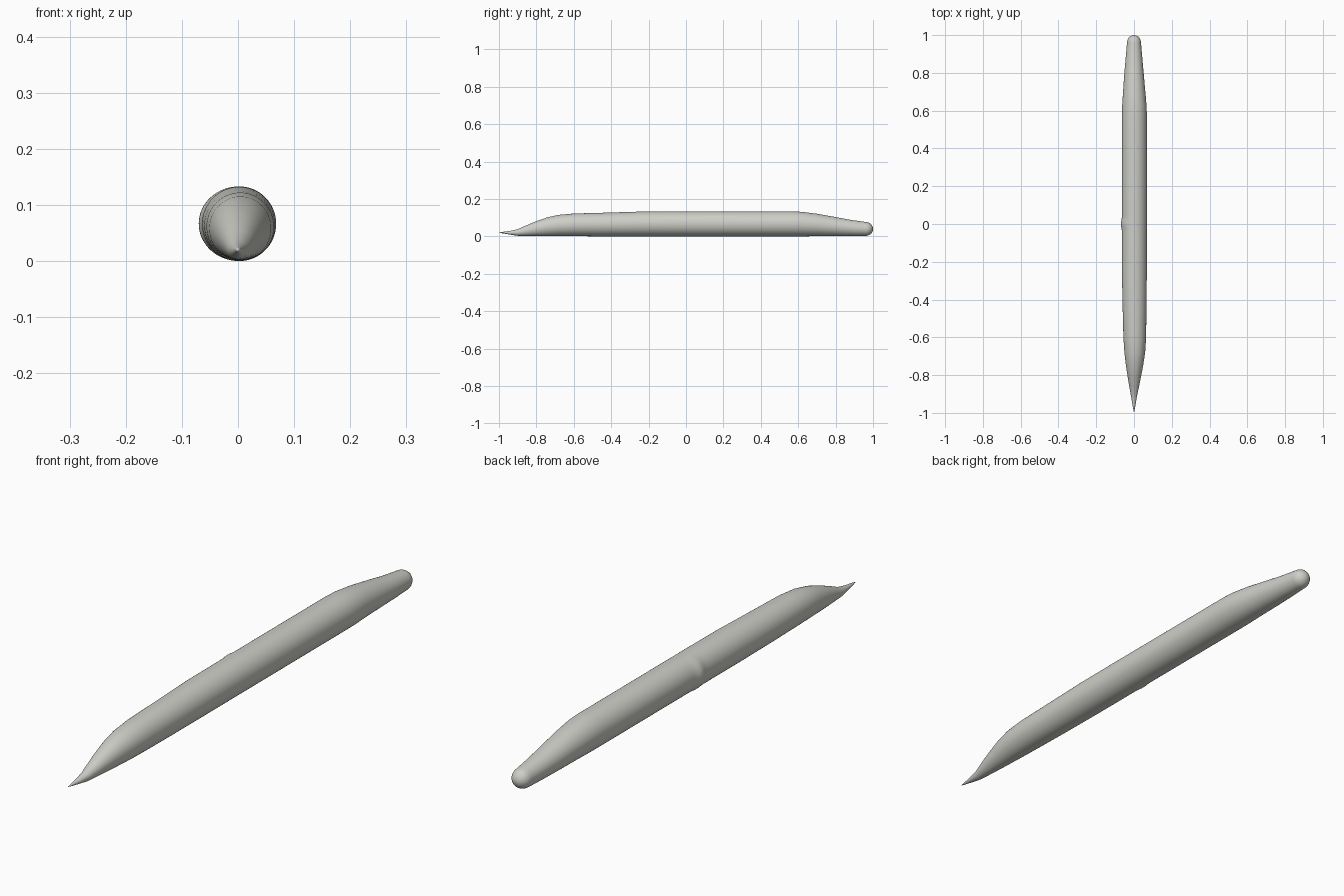
import bpy, bmesh, math

cube = bpy.data.objects.get("Cube")
if cube:
    bpy.data.objects.remove(cube, do_unlink=True)

# Single warm grey material
grey = bpy.data.materials.new("warm_grey")
grey.use_nodes = True
colour = (0.62, 0.62, 0.58, 1)
grey.diffuse_color = colour
bsdf = next(n for n in grey.node_tree.nodes if n.type == 'BSDF_PRINCIPLED')
bsdf.inputs["Base Color"].default_value = colour

SEGMENTS = 64

# Cross-sections along the shaft: y, centre x, half width, bottom, top
sections = [
    (-0.98, 0, 0.004, 0.016, 0.024),
    (-0.94, 0, 0.011, 0.009, 0.029),
    (-0.9, 0, 0.018, 0.003, 0.038),
    (-0.86, 0.001, 0.026, 0.002, 0.056),
    (-0.8, 0.002, 0.037, 0.001, 0.081),
    (-0.74, 0.003, 0.047, 0.001, 0.102),
    (-0.68, 0.004, 0.055, 0.001, 0.115),
    (-0.6, 0.004, 0.06, 0.001, 0.122),
    (-0.45, 0.003, 0.063, 0, 0.126),
    (-0.25, 0.002, 0.066, 0, 0.132),
    (0.57, 0.002, 0.066, 0, 0.133),
    (0.62, 0.002, 0.065, 0, 0.131),
    (0.7, 0.001, 0.059, 0.001, 0.121),
    (0.8, 0, 0.051, 0.001, 0.103),
    (0.88, 0, 0.044, 0.001, 0.088),
    (0.96, 0, 0.037, 0.002, 0.077),
]

# Extra rings around the swelling on the grip
for i in range(-7, 8):
    sections.append((i * 0.008, 0.002, 0.066, 0, 0.133))
sections.sort()

# Rounded rear end
for i in range(1, 8):
    a = math.radians(i * 12)
    r = 0.037 * math.cos(a)
    sections.append((0.96 + 0.04 * math.sin(a), 0, r, 0.0395 - r, 0.0395 + r))


def ring(bm, y, cx, rx, low, high):
    verts = []
    swell = 0.006 * math.exp(-(y / 0.022) ** 2)
    for k in range(SEGMENTS):
        a = math.tau * k / SEGMENTS
        side = max(0, -math.cos(a)) ** 0.7
        x = cx + rx * math.cos(a) - swell * side * abs(math.cos(a)) ** 0.3
        z = (low + high) / 2 + (high - low) / 2 * math.sin(a)
        verts.append(bm.verts.new((x, y, z)))
    return verts


# Loft the shaft and close both ends
bm = bmesh.new()
rings = [ring(bm, *s) for s in sections]
tip = bm.verts.new((0, -1, 0.02))
end = bm.verts.new((0, 1, 0.0395))
for k in range(SEGMENTS):
    n = (k + 1) % SEGMENTS
    for a, b in zip(rings, rings[1:]):
        bm.faces.new((a[k], a[n], b[n], b[k]))
    bm.faces.new((tip, rings[0][n], rings[0][k]))
    bm.faces.new((end, rings[-1][k], rings[-1][n]))
bmesh.ops.recalc_face_normals(bm, faces=bm.faces[:])

mesh = bpy.data.meshes.new("stylus_body")
bm.to_mesh(mesh)
bm.free()
mesh.materials.append(grey)
for p in mesh.polygons:
    p.use_smooth = True
body = bpy.data.objects.new("stylus_body", mesh)
bpy.context.collection.objects.link(body)
